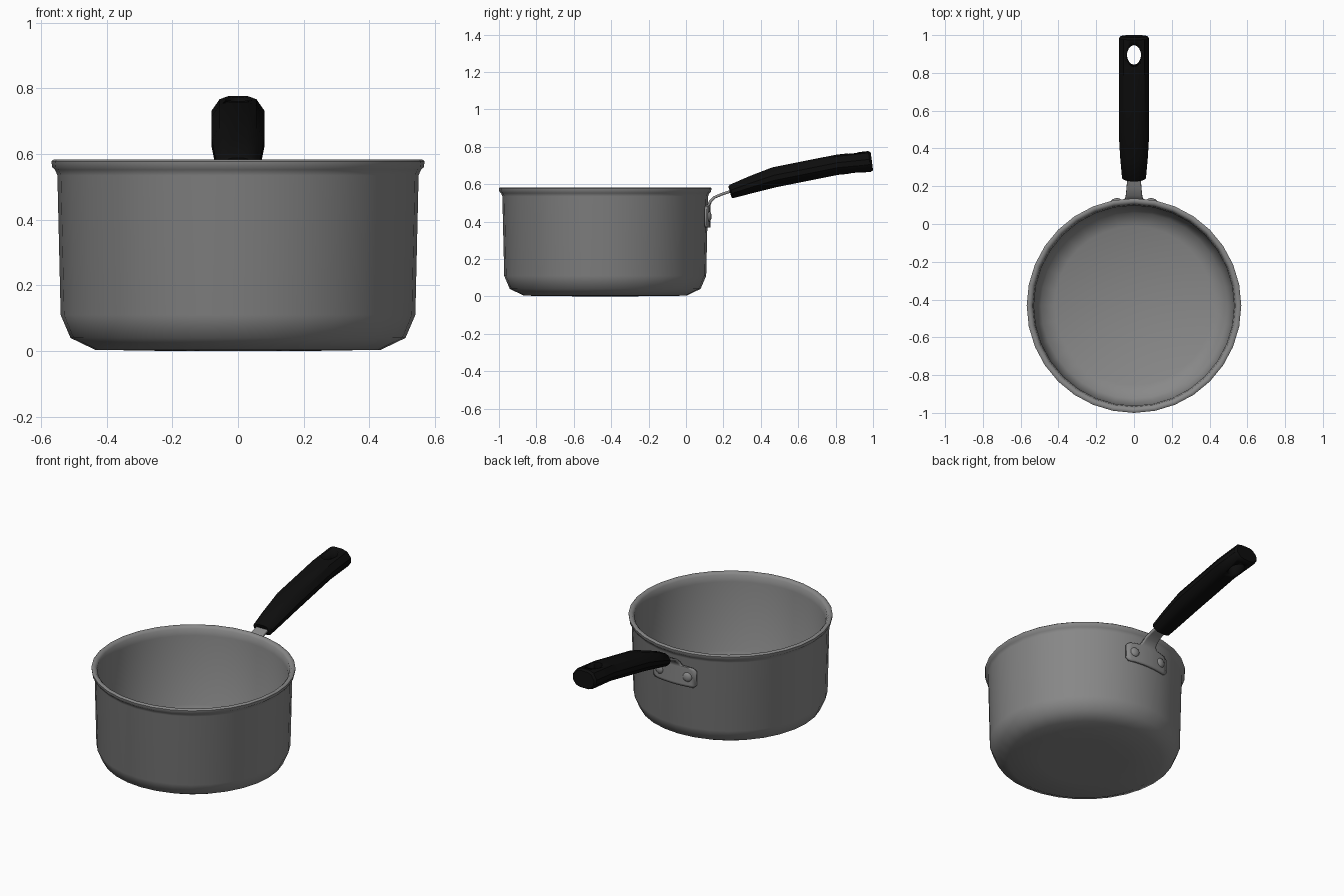
import bpy, bmesh, math

if "Cube" in bpy.data.objects:
    bpy.data.objects.remove(bpy.data.objects["Cube"])

CY = -0.432  # pot centre in y


def material(name, rgb):
    m = bpy.data.materials.new(name)
    m.diffuse_color = (*rgb, 1)
    m.use_nodes = True
    m.node_tree.nodes["Principled BSDF"].inputs["Base Color"].default_value = m.diffuse_color
    return m


METAL = material("grey_metal", (0.25, 0.25, 0.25))
BLACK = material("black_grip", (0.004, 0.004, 0.004))


def finish(name, bm, mat, angle=50):
    bmesh.ops.recalc_face_normals(bm, faces=bm.faces)
    me = bpy.data.meshes.new(name)
    bm.to_mesh(me)
    bm.free()
    ob = bpy.data.objects.new(name, me)
    bpy.context.collection.objects.link(ob)
    me.materials.append(mat)
    bpy.ops.object.select_all(action='DESELECT')
    ob.select_set(True)
    bpy.context.view_layer.objects.active = ob
    bpy.ops.object.shade_smooth_by_angle(angle=math.radians(angle))
    return ob


# pot body: one closed wall profile spun round the pot axis
profile = [(0, 0), (0.25, 0.001), (0.435, 0.004), (0.51, 0.04), (0.54, 0.11),
           (0.55, 0.535), (0.557, 0.552), (0.566, 0.56), (0.568, 0.578),
           (0.562, 0.583), (0.548, 0.583), (0.536, 0.57), (0.53, 0.53),
           (0.522, 0.11), (0.492, 0.05), (0.42, 0.018), (0, 0.012)]
bm = bmesh.new()
vs = [bm.verts.new((r, CY, z)) for r, z in profile]
es = [bm.edges.new(p) for p in zip(vs, vs[1:])]
bmesh.ops.spin(bm, geom=vs + es, cent=(0, CY, 0), axis=(0, 0, 1),
               angle=math.tau, steps=32, use_duplicate=False)
bmesh.ops.remove_doubles(bm, verts=bm.verts, dist=0.0005)
finish("pot_body", bm, METAL)

# bracket plate wrapped on the wall, running up into the neck strap
# rows: offset from plate radius in y, z, half width
rows = [(0, 0.368, 0.13), (0, 0.382, 0.145), (0, 0.468, 0.145), (0, 0.482, 0.125),
        (0, 0.49, 0.06), (0.008, 0.508, 0.047), (0.03, 0.53, 0.043),
        (0.07, 0.547, 0.039), (0.12, 0.563, 0.036), (0.18, 0.58, 0.036)]
N = 10
bm = bmesh.new()
grid = []
for off, z, w in rows:
    row = []
    for i in range(N + 1):
        x = w * (2 * i / N - 1)
        row.append(bm.verts.new((x, CY + math.sqrt(0.556 ** 2 - x * x) + off, z)))
    grid.append(row)
for a, b in zip(grid, grid[1:]):
    for i in range(N):
        bm.faces.new((a[i], a[i + 1], b[i + 1], b[i]))
bracket = finish("handle_bracket", bm, METAL)
mod = bracket.modifiers.new("thickness", 'SOLIDIFY')
mod.thickness = 0.014
mod.offset = 0

# rivets
for side, tag in ((-1, "left"), (1, "right")):
    bm = bmesh.new()
    bmesh.ops.create_uvsphere(bm, u_segments=12, v_segments=8, radius=1)
    rivet = finish("rivet_" + tag, bm, METAL, 60)
    a = math.asin(0.095 / 0.562)
    rivet.scale = (0.028, 0.015, 0.028)
    rivet.rotation_euler = (0, 0, -side * a)
    rivet.location = (side * 0.095, CY + 0.562 * math.cos(a), 0.428)

# grip: rounded sections lofted along the bent handle
# stations: top y, top z, bottom y, bottom z, half width
stations = [(0.226, 0.588, 0.243, 0.53, 0.05), (0.234, 0.597, 0.25, 0.525, 0.063),
            (0.34, 0.643, 0.36, 0.553, 0.073), (0.462, 0.69, 0.475, 0.582, 0.08),
            (0.805, 0.758, 0.815, 0.65, 0.08), (0.975, 0.777, 0.988, 0.666, 0.08),
            (0.988, 0.768, 1.0, 0.674, 0.07)]
section = [(1, 0.2), (0.7, 0.82), (0.35, 1), (-0.35, 1), (-0.7, 0.82), (-1, 0.2),
           (-1, -0.3), (-0.7, -0.85), (-0.35, -1), (0.35, -1), (0.7, -0.85), (1, -0.3)]
bm = bmesh.new()
rings = []
for ty, tz, by, bz, w in stations:
    ring = []
    for u, v in section:
        t = (v + 1) / 2
        ring.append(bm.verts.new((u * w, by + (ty - by) * t, bz + (tz - bz) * t)))
    rings.append(ring)
n = len(section)
for a, b in zip(rings, rings[1:]):
    for i in range(n):
        j = (i + 1) % n
        bm.faces.new((a[i], a[j], b[j], b[i]))
bm.faces.new(rings[0])
bm.faces.new(rings[-1])
grip = finish("handle_grip", bm, BLACK, 35)

# hanging hole cut through the grip
bm = bmesh.new()
bmesh.ops.create_cone(bm, cap_ends=True, segments=16, radius1=1, radius2=1, depth=0.5)
cutter = finish("hole_cutter", bm, BLACK, 35)
cutter.scale = (0.038, 0.058, 1)
cutter.rotation_euler = (math.radians(6), 0, 0)
cutter.location = (0, 0.895, 0.715)
cutter.hide_render = True
cutter.hide_set(True)
cut = grip.modifiers.new("hanging_hole", 'BOOLEAN')
cut.operation = 'DIFFERENCE'
cut.solver = 'EXACT'
cut.object = cutter
